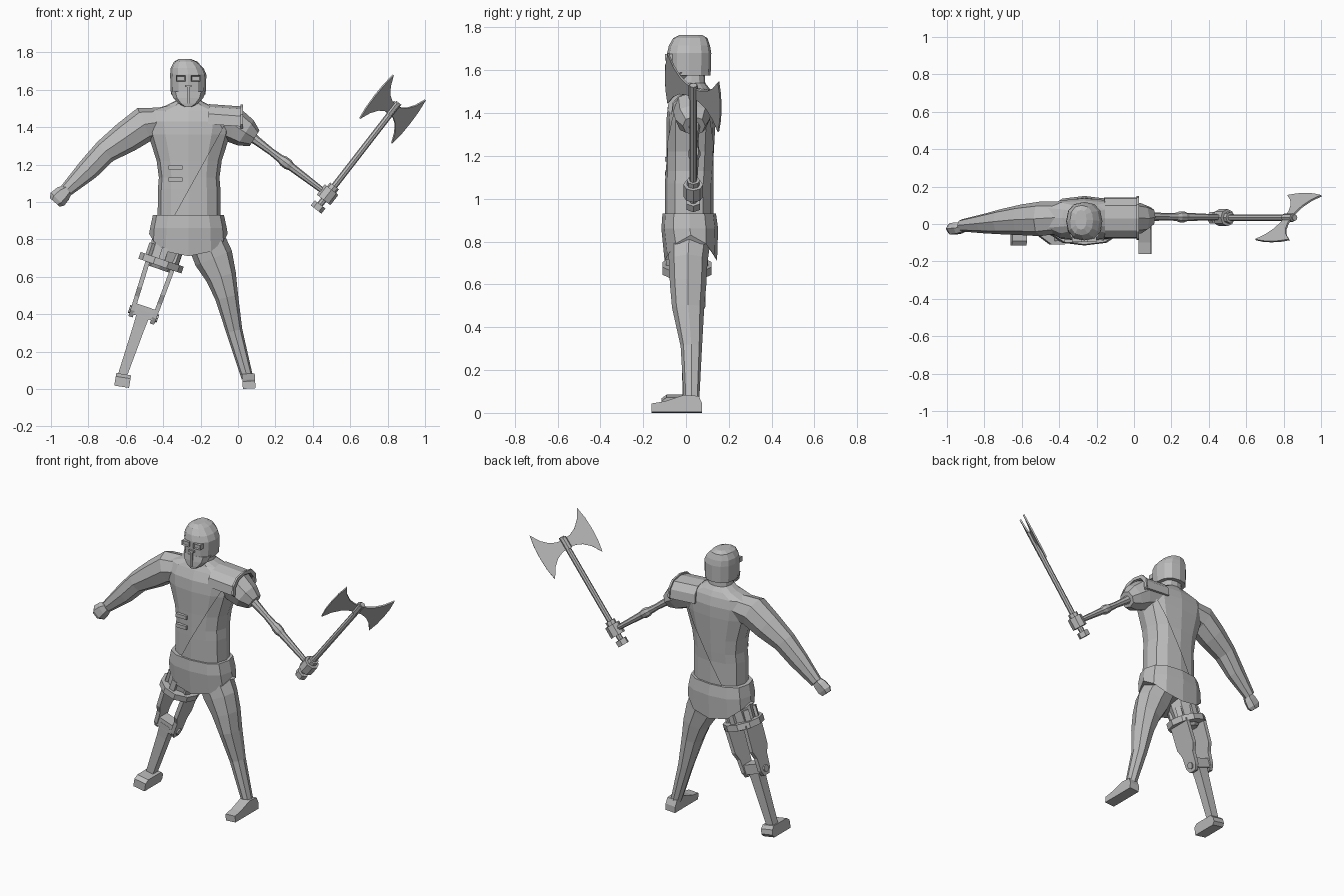
import bpy, bmesh, math
from mathutils import Matrix, Vector

if "Cube" in bpy.data.objects:
    bpy.data.objects.remove(bpy.data.objects["Cube"])

grey = bpy.data.materials.new("plain_grey")
grey.diffuse_color = (0.5, 0.5, 0.5, 1)
grey.use_nodes = True
grey.node_tree.nodes["Principled BSDF"].inputs["Base Color"].default_value = grey.diffuse_color


def finish(name, bm, matrix=None):
    if matrix is not None:
        bm.transform(matrix)
    bmesh.ops.recalc_face_normals(bm, faces=bm.faces[:])
    me = bpy.data.meshes.new(name)
    bm.to_mesh(me)
    bm.free()
    me.materials.append(grey)
    ob = bpy.data.objects.new(name, me)
    bpy.context.collection.objects.link(ob)
    return ob


def loft(name, rings, n=8, flat=False, power=0.9, twist=0.0, edit=None, matrix=None):
    """Skin rings (x, z, half_width, y_min, y_max) along a path in the xz plane."""
    bm = bmesh.new()
    loops = []
    for i, (x, z, h, y0, y1) in enumerate(rings):
        a, b = rings[max(i - 1, 0)], rings[min(i + 1, len(rings) - 1)]
        t = Vector((b[0] - a[0], b[1] - a[1])).normalized()
        u = Vector((1, 0, 0)) if flat else Vector((t.y, 0, -t.x))
        loop = []
        for k in range(n):
            g = 2 * math.pi * (k + twist) / n
            c, s = math.cos(g), math.sin(g)
            c = math.copysign(abs(c) ** power, c)
            s = math.copysign(abs(s) ** power, s)
            p = Vector((x, (y0 + y1) / 2 + s * (y1 - y0) / 2, z)) + u * h * c
            loop.append(bm.verts.new(p))
        loops.append(loop)
    for la, lb in zip(loops, loops[1:]):
        for k in range(n):
            bm.faces.new((la[k], la[(k + 1) % n], lb[(k + 1) % n], lb[k]))
    bm.faces.new(loops[0])
    bm.faces.new(loops[-1])
    if edit:
        edit(bm, loops)
    return finish(name, bm, matrix)


def prism(name, pts, x0, x1, matrix=None):
    """Extrude a (y, z) outline along x."""
    bm = bmesh.new()
    a = [bm.verts.new((x0, y, z)) for y, z in pts]
    b = [bm.verts.new((x1, y, z)) for y, z in pts]
    bm.faces.new(a)
    bm.faces.new(b)
    for k in range(len(pts)):
        j = (k + 1) % len(pts)
        bm.faces.new((a[k], a[j], b[j], b[k]))
    return finish(name, bm, matrix)


def box(name, c, s, matrix=None, inset=0):
    bm = bmesh.new()
    bmesh.ops.create_cube(bm, size=1, matrix=Matrix.Translation(c) @ Matrix.Diagonal((*s, 1)))
    if inset:
        bm.normal_update()
        f = [f for f in bm.faces if f.normal.y < -0.9]
        bmesh.ops.inset_region(bm, faces=f, thickness=inset, depth=0)
        bmesh.ops.translate(bm, verts=f[0].verts, vec=(0, 0.008, 0))
    return finish(name, bm, matrix)


def rod(name, p, q, r, n=6, r2=None):
    p, q = Vector(p), Vector(q)
    bm = bmesh.new()
    bmesh.ops.create_cone(bm, cap_ends=True, segments=n, radius1=r, radius2=r2 or r, depth=(q - p).length)
    m = Matrix.Translation((p + q) / 2) @ (q - p).to_track_quat('Z', 'Y').to_matrix().to_4x4()
    return finish(name, bm, m)


# torso, neck and raised half of the vest
CX = -0.265
body = [(CX, .88, .165, -.09, .12), (CX, 1.07, .163, -.09, .12), (CX, 1.13, .158, -.09, .125),
        (CX, 1.22, .17, -.09, .13), (CX, 1.36, .215, -.092, .138), (CX, 1.43, .23, -.085, .138)]
loft("torso", body + [(CX, 1.485, .22, -.06, .125), (CX, 1.515, .12, -.045, .11),
                      (CX, 1.54, .07, -.04, .09), (CX, 1.62, .06, -.035, .085)], 12, True, .8)


def cut_diagonal(bm, loops):
    bmesh.ops.bisect_plane(bm, geom=bm.verts[:] + bm.edges[:] + bm.faces[:], clear_inner=True,
                           plane_co=(-.085, 0, 1.39), plane_no=(.455, 0, -.252))


loft("vest_half", [(x, z, h + .008, a - .009, b + .009) for x, z, h, a, b in body],
     12, True, .8, edit=cut_diagonal)
for z in (1.185, 1.12):
    box("vest_buckle", (-.335, -.088, z), (.075, .022, .022))


# short trousers with a hem that drops at front and back
def hem(bm, loops):
    for k, v in enumerate(loops[-1]):
        v.co.z = .83 - .12 * abs(math.sin(2 * math.pi * k / 12)) ** 1.6


loft("shorts", [(CX, .93, .19, -.11, .14), (CX, .86, .205, -.115, .15), (CX, .80, .21, -.10, .145)],
     12, True, .8, edit=hem)

# full arm with fist
loft("right_arm", [(-.40, 1.43, .075, -.05, .12), (-.50, 1.415, .095, -.065, .12),
                   (-.60, 1.345, .085, -.06, .105), (-.71, 1.27, .066, -.055, .08),
                   (-.80, 1.175, .06, -.05, .055), (-.92, 1.06, .036, -.04, .025)])
loft("right_fist", [(-.91, 1.065, .03, -.045, .01), (-.935, 1.045, .045, -.055, .012),
                    (-.965, 1.015, .05, -.06, .01), (-.98, .998, .035, -.05, .0)], 6)

# full leg and shoe
loft("left_leg", [(-.19, .84, .10, -.085, .12), (-.13, .70, .105, -.08, .10), (-.09, .60, .082, -.075, .095),
                  (-.06, .49, .062, -.065, .085), (-.02, .31, .044, -.025, .075), (.05, .06, .031, -.01, .062)])
prism("left_shoe", [(-.16, 0), (.075, 0), (.075, .04), (.06, .075), (-.01, .08), (-.10, .05), (-.16, .04)],
      -.034, .034, Matrix.Translation((.06, 0, .002)) @ Matrix.Rotation(-.06, 4, 'Y'))

# helmet: skull shell with a dent, chin mask, eye frames and nose slot
HX = -.266
loft("helmet", [(HX, 1.575, .093, -.085, .115), (HX, 1.68, .097, -.088, .118), (HX - .006, 1.715, .088, -.08, .112),
                (HX - .014, 1.75, .062, -.06, .10), (HX - .018, 1.765, .03, -.03, .075)], 12, True, .85)
loft("face_mask", [(HX, 1.59, .093, -.086, .03), (HX, 1.555, .08, -.09, .0),
                   (HX, 1.525, .05, -.09, -.04), (HX, 1.507, .018, -.088, -.06)], 8, True, .85)
for side in (-1, 1):
    box("eye_frame", (HX + side * .04, -.08, 1.66), (.05, .034, .03), inset=.006)
box("nose_ridge", (HX, -.087, 1.575), (.014, .02, .10))
box("nose_bar", (HX, -.087, 1.62), (.035, .02, .012))

# shoulder plate with flange, and arm stump
arch = [(-.078, 1.405), (-.072, 1.46), (-.035, 1.498), (.03, 1.512), (.10, 1.5), (.135, 1.46), (.142, 1.405)]


def offset(d):
    return [(.032 + (y - .032) * (1 + d / .11), z + d) for y, z in arch]


outline = arch + [(y, max(z, 1.405)) for y, z in reversed(offset(-.015))]
tilt = Matrix.Translation((0, 0, 1.5)) @ Matrix.Rotation(.07, 4, 'Y') @ Matrix.Translation((0, 0, -1.5))
prism("shoulder_plate", outline, -.155, .02, tilt)
prism("shoulder_flange", offset(.008) + list(reversed(offset(-.012))), .014, .026)
loft("left_stump", [(-.12, 1.43, .075, -.06, .13), (-.02, 1.41, .095, -.06, .125),
                    (.04, 1.37, .08, -.05, .11), (.088, 1.34, .05, -.015, .09)])

# rod arm with elbow bulge
S, E = Vector((.05, .04, 1.365)), Vector((.47, .036, 1.047))
steps = [(0, .03), (.12, .024), (.30, .019), (.42, .022), (.46, .029), (.52, .029), (.56, .022), (.8, .018), (1, .015)]
path = []
for f, r in steps:
    p = S.lerp(E, f)
    path.append((p.x, p.z, r, p.y - r, p.y + r))
loft("rod_arm", path, 8, power=1)

# axe: handle, grip clamp, pommel and two mirrored blades
A, B = Vector((.43, .034, .975)), Vector((.86, .034, 1.53))
d = (B - A).normalized()
rod("axe_handle", A, B, .017, 8)
rod("grip_clamp", A + d * .045, A + d * .115, .046, 8)
rod("grip_collar", A + d * .115, A + d * .14, .03, 8)
rod("pommel", A - d * .02, A + d * .015, .036, 6)
lat = Vector((.081, .12, -.076))
lat = (lat - d * lat.dot(d)).normalized()
nrm = lat.cross(d)
C = Vector((.826, .034, 1.496))
M = Matrix.Translation(C) @ Matrix((nrm, lat, d)).transposed().to_4x4()
half = [(.0, .028), (.045, .034), (.085, .052), (.125, .09), (.160, .147), (.172, .075)]
blade = half + [(.175, 0)] + [(u, -v) for u, v in reversed(half)]
for side in (-1, 1):
    prism("axe_blade", [(side * u, v) for u, v in blade], -.005, .005, M)
rod("axe_socket", C - d * .035, C + d * .04, .022, 8)

# mechanical leg: thigh stump, ring, tabs, side plates, knee, shin and foot
L = Matrix.Translation((-.412, .005, .674)) @ Matrix.Rotation(.33, 4, 'Y')
loft("right_thigh", [(.0, .17, .095, -.085, .10), (.005, .09, .09, -.08, .09), (0, .0, .08, -.075, .08),
                     (0, -.035, .06, -.05, .06)], 8, True, matrix=L)
loft("leg_ring", [(0, -.018, .122, -.12, .12), (0, .02, .122, -.12, .12)], 10, True, 1, matrix=L)
for k in range(6):
    R = L @ Matrix.Rotation(k * math.pi / 3 + .5, 4, 'Z')
    box("ring_tab", (.088, 0, .045), (.018, .035, .08), R)
plate = [(-.075, .0), (-.075, -.16), (-.05, -.21), (-.045, -.29), (-.025, -.325),
         (.025, -.325), (.045, -.29), (.05, -.21), (.075, -.16), (.075, .0)]
for side in (-1, 1):
    P = L @ Matrix.Translation((side * .07, .012, 0)) @ Matrix.Rotation(side * .03, 4, 'Y')
    prism("knee_plate", plate, -.012, .012, P)
    loft("knee_bolt", [(-.02, 0, .022, -.022, .022), (.02, 0, .022, -.022, .022)], 8,
         power=1, matrix=P @ Matrix.Translation((0, 0, -.287)))
box("knee_block", (0, .01, -.277), (.11, .075, .06), L)
loft("shin", [(0, -.27, .042, -.035, .045), (0, -.36, .036, -.03, .04), (0, -.655, .027, -.025, .03)],
     4, True, 1, twist=.5, matrix=L @ Matrix.Diagonal((1.25, 1.25, 1, 1)))
prism("mechanical_foot", [(-.115, 0), (.05, 0), (.065, .02), (.06, .05), (.04, .068), (-.09, .068), (-.115, .05)],
      -.04, .04, Matrix.Translation((-.622, 0, .012)) @ Matrix.Rotation(.16, 4, 'Y'))
